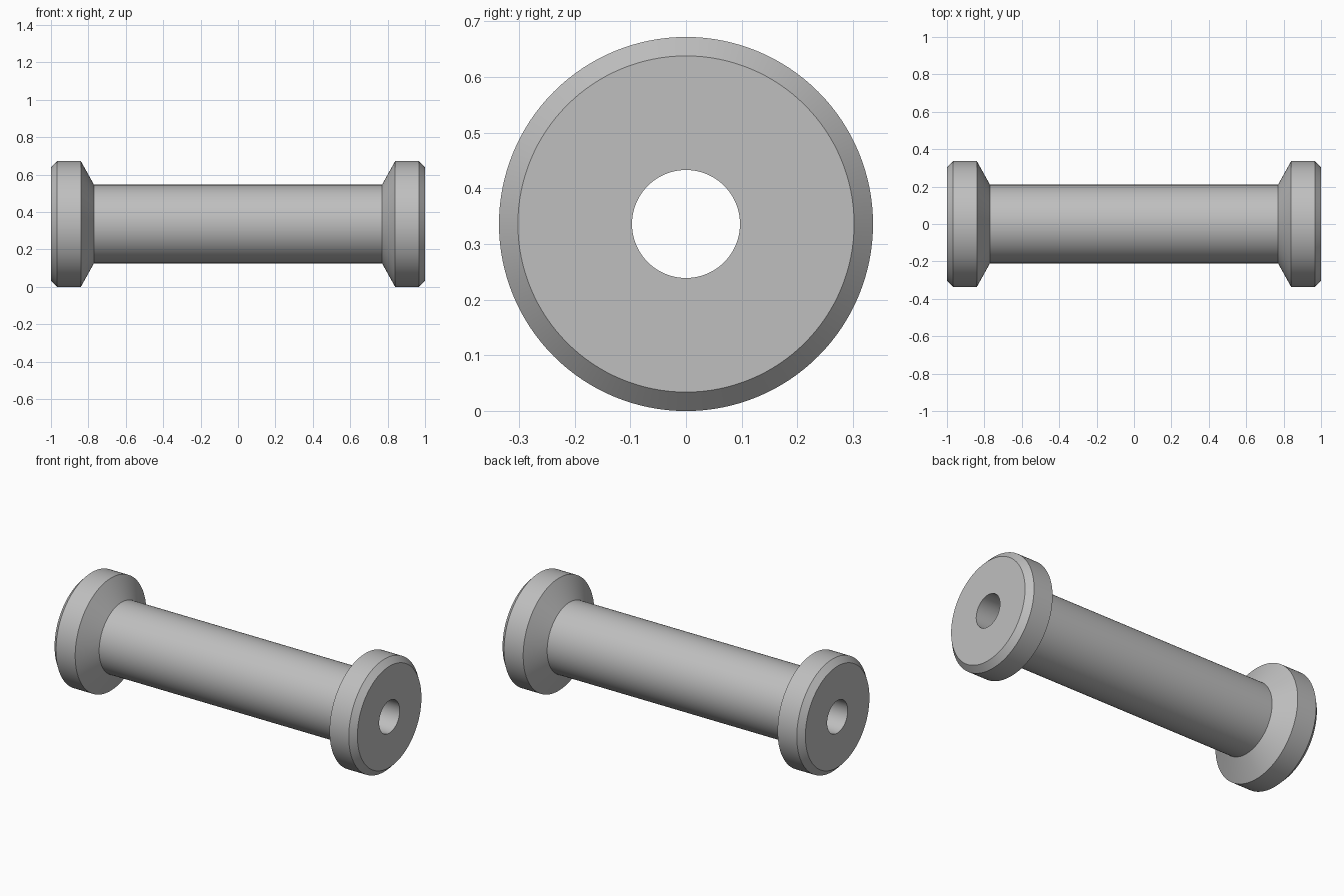
import bpy
import bmesh
import math

cube = bpy.data.objects.get("Cube")
if cube:
    bpy.data.objects.remove(cube, do_unlink=True)

RADIUS = 0.336
SEGMENTS = 128

# Material
grey = bpy.data.materials.new("satin grey")
grey.use_nodes = True
color = (0.52, 0.52, 0.52, 1)
grey.diffuse_color = color
grey.node_tree.nodes["Principled BSDF"].inputs["Base Color"].default_value = color

# Half profile (x, radius): bore, end face, chamfer, rim, cone, barrel
half = [(1, 0.097), (1, 0.302), (0.967, RADIUS), (0.84, RADIUS), (0.77, 0.21)]
profile = half + [(-x, r) for x, r in reversed(half)]

# Closed profile revolved around the x axis, with the bore left open
bm = bmesh.new()
verts = [bm.verts.new((x, 0, r)) for x, r in profile]
edges = [bm.edges.new((v, verts[i - 1])) for i, v in enumerate(verts)]
bmesh.ops.spin(bm, geom=verts + edges, cent=(0, 0, 0), axis=(1, 0, 0),
               angle=math.tau, steps=SEGMENTS, use_merge=True)
bmesh.ops.remove_doubles(bm, verts=bm.verts, dist=0.0001)
bmesh.ops.recalc_face_normals(bm, faces=bm.faces)
bmesh.ops.translate(bm, verts=bm.verts, vec=(0, 0, RADIUS))

mesh = bpy.data.meshes.new("flanged_roller")
bm.to_mesh(mesh)
bm.free()
mesh.materials.append(grey)
roller = bpy.data.objects.new("flanged_roller", mesh)
bpy.context.collection.objects.link(roller)

# Smooth round surfaces with crisp edges
bpy.ops.object.select_all(action="DESELECT")
roller.select_set(True)
bpy.context.view_layer.objects.active = roller
bpy.ops.object.shade_smooth_by_angle(angle=math.radians(25))
